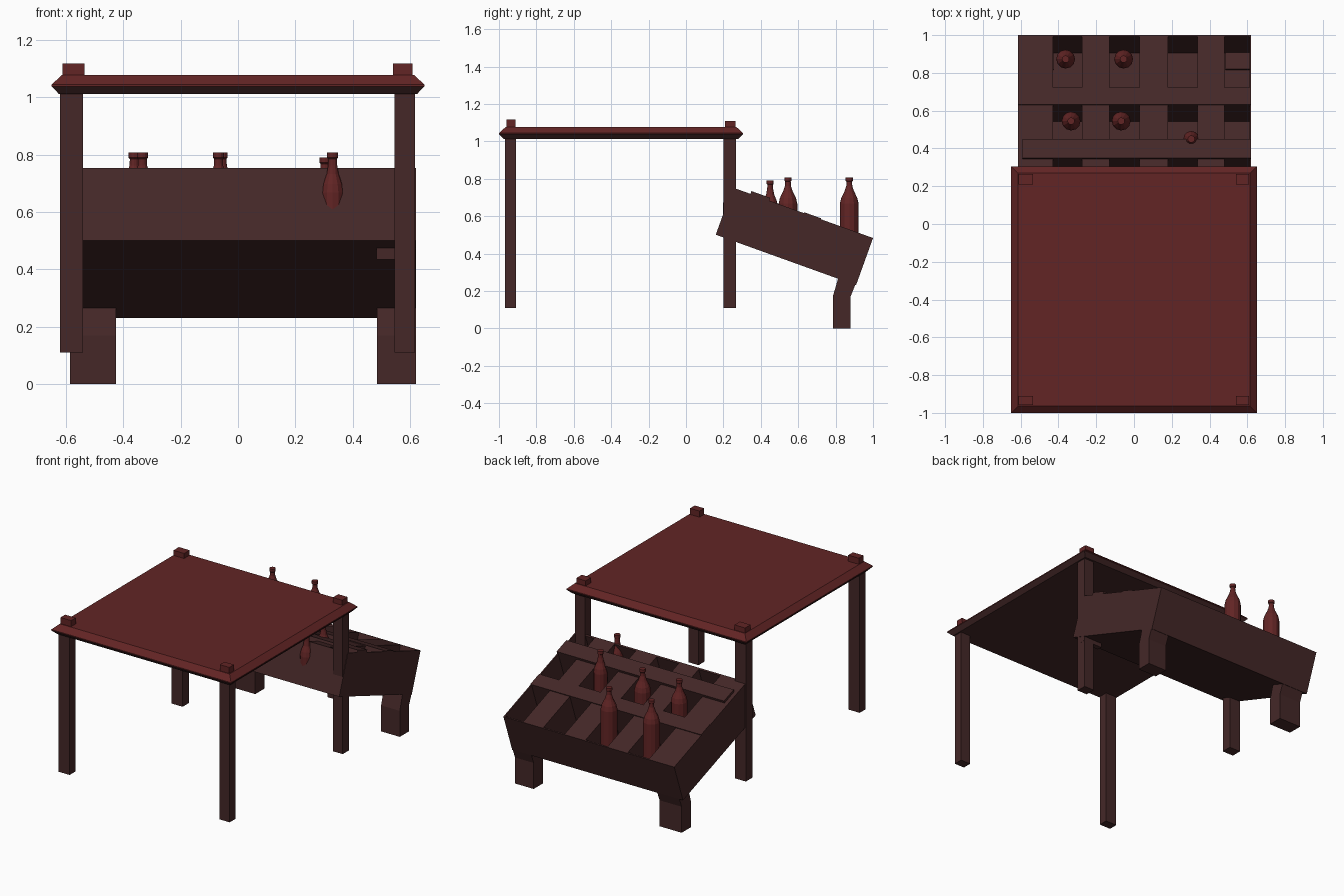
import bpy, bmesh, math
from mathutils import Matrix, Vector

if "Cube" in bpy.data.objects:
    bpy.data.objects.remove(bpy.data.objects["Cube"])


def material(name, rgb):
    m = bpy.data.materials.new(name)
    m.diffuse_color = (*rgb, 1)
    m.use_nodes = True
    m.node_tree.nodes["Principled BSDF"].inputs["Base Color"].default_value = m.diffuse_color
    return m


RED = material("deep_red", (0.122, 0.018, 0.018))
BROWN = material("dark_brown", (0.058, 0.0205, 0.0205))


def finish(bm, name, *mats):
    bmesh.ops.recalc_face_normals(bm, faces=bm.faces)
    me = bpy.data.meshes.new(name)
    bm.to_mesh(me)
    bm.free()
    for m in mats:
        me.materials.append(m)
    ob = bpy.data.objects.new(name, me)
    bpy.context.collection.objects.link(ob)
    return ob


def loft(bm, rings):
    rows = [[bm.verts.new(p) for p in r] for r in rings]
    n = len(rows[0])
    for a, b in zip(rows, rows[1:]):
        for i in range(n):
            bm.faces.new((a[i], a[(i + 1) % n], b[(i + 1) % n], b[i]))
    bm.faces.new(rows[0])
    bm.faces.new(rows[-1])


def rect(x0, x1, y0, y1, z):
    return [(x0, y0, z), (x1, y0, z), (x1, y1, z), (x0, y1, z)]


def box(name, x, y, z, mat, matrix=None):
    bm = bmesh.new()
    loft(bm, [rect(*x, *y, z[0]), rect(*x, *y, z[1])])
    if matrix:
        bm.transform(matrix)
    return finish(bm, name, mat)


# table top: bevelled slab, red above and brown below
bm = bmesh.new()
loft(bm, [rect(-0.65 + d, 0.65 - d, -1 + d, 0.305 - d, z)
          for z, d in ((1.012, 0.025), (1.038, 0), (1.044, 0), (1.077, 0.036))])
bm.normal_update()
bmesh.ops.recalc_face_normals(bm, faces=bm.faces)
for f in bm.faces:
    f.material_index = 0 if f.calc_center_median().z > 1.04 else 1
finish(bm, "table_top", RED, BROWN)

# table posts with caps above the top
for xn, x, cx in (("left", (-0.62, -0.54), (-0.612, -0.535)),
                  ("right", (0.545, 0.617), (0.54, 0.608))):
    for yn, y, top in (("front", (-0.967, -0.908), 1.117), ("back", (0.20, 0.267), 1.11)):
        box(f"{yn}_{xn}_post", x, y, (0.11, 1.02), BROWN)
        box(f"{yn}_{xn}_cap", cx, (y[0] + 0.008, y[1] - 0.003), (1.05, top), RED)

# tilted crate, built along its own slope
TILT = Matrix.Translation((0, 0.25, 0.753)) @ Matrix.Rotation(-math.radians(19.8), 4, 'X')
L, D = 0.797, -0.268
X0, X1 = -0.615, 0.62


def crate_part(name, x, y, z):
    box(name, x, y, z, BROWN, TILT)


crate_part("crate_floor", (X0, X1), (0, L), (D, D + 0.012))
crate_part("crate_front", (X0, X1), (0, 0.012), (D, 0))
crate_part("crate_back", (X0, X1), (L - 0.008, L), (D, 0))
crate_part("crate_right_side", (X1 - 0.008, X1), (0, L), (D, 0))
for i, x in enumerate(((X0, -0.43), (-0.275, -0.13), (0.03, 0.18), (0.335, 0.48))):
    crate_part(f"crate_divider_{i}", x, (0, L), (D, 0))
crate_part("raised_slat", (-0.59, X1), (0.10, 0.207), (D + 0.01, 0.016))
crate_part("middle_slat", (X0, X1), (0.404, 0.50), (D + 0.01, 0.005))

# bent crate feet
FOOT = ((0.785, 0), (0.88, 0), (0.88, 0.17), (0.912, 0.25), (0.82, 0.29), (0.785, 0.17))
for side, xs in (("left", (-0.585, -0.425)), ("right", (0.485, 0.62))):
    bm = bmesh.new()
    loft(bm, [[(x, y, z) for y, z in FOOT] for x in xs])
    finish(bm, f"crate_{side}_foot", BROWN)
box("foot_stub", (0.483, 0.618), (0.232, 0.265), (0.435, 0.50), BROWN)


# bottles: turned profile, given as radius and depth below the lip
def bottle(name, x, y, top, base, r):
    n = 12
    prof = ((r * 0.94, base - top), (r, base - top + 0.012), (r, -0.14), (r * 0.86, -0.11),
            (r * 0.52, -0.075), (0.016, -0.045), (0.015, -0.022), (0.019, -0.018), (0.019, 0))
    bm = bmesh.new()
    loft(bm, [[(x + q * math.cos(i * math.tau / n), y + q * math.sin(i * math.tau / n), top + h)
               for i in range(n)] for q, h in prof])
    finish(bm, name, RED)


for i, b in enumerate(((-0.362, 0.873, 0.807, 0.32, 0.05), (-0.055, 0.873, 0.807, 0.32, 0.05),
                       (-0.333, 0.545, 0.807, 0.43, 0.05), (-0.068, 0.545, 0.807, 0.43, 0.05),
                       (0.303, 0.45, 0.79, 0.45, 0.042), (0.33, 0.238, 0.807, 0.53, 0.04))):
    bottle(f"bottle_{i}", *b)
